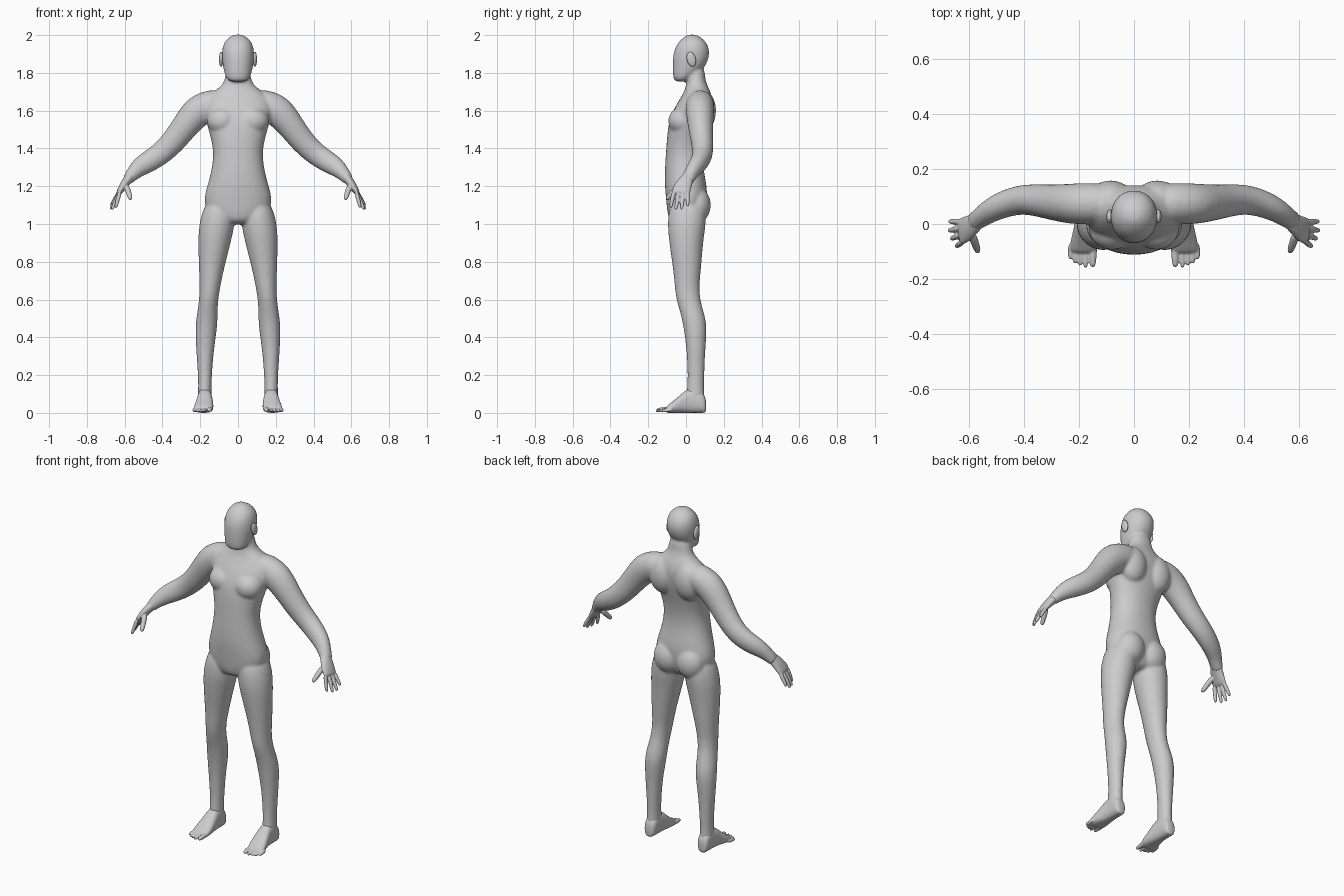
import bpy, bmesh, math
from mathutils import Vector, Matrix

if "Cube" in bpy.data.objects:
    bpy.data.objects.remove(bpy.data.objects["Cube"])

grey = bpy.data.materials.new("plain_grey")
grey.use_nodes = True
grey.diffuse_color = (0.6, 0.6, 0.6, 1)
grey.node_tree.nodes["Principled BSDF"].inputs["Base Color"].default_value = (0.6, 0.6, 0.6, 1)

SEG = 24
X, Y, Z = Vector((1, 0, 0)), Vector((0, 1, 0)), Vector((0, 0, 1))


def loft(bm, rings, power=2.0):
    """Skin a closed tube through rings of (centre, u axis, v axis)."""
    def shape(a):
        return math.copysign(abs(a) ** (2 / power), a)
    loops = []
    for c, u, v in rings:
        angles = [2 * math.pi * i / SEG for i in range(SEG)]
        loops.append([bm.verts.new(c + u * shape(math.cos(a)) + v * shape(math.sin(a))) for a in angles])
    for low, high in zip(loops, loops[1:]):
        for i in range(SEG):
            j = (i + 1) % SEG
            bm.faces.new((low[i], low[j], high[j], high[i]))
    bm.faces.new(loops[0])
    bm.faces.new(loops[-1])


def stack(bm, rows, power=2.0):
    """Horizontal rings given as z, x range, y range."""
    loft(bm, [(Vector(((a + b) / 2, (f + k) / 2, z)), X * (b - a) / 2, Y * (k - f) / 2)
              for z, a, b, f, k in rows], power)


def tube(bm, rows):
    """Rings across a path given as x, y, z, radius along y, radius across."""
    pts = [Vector(r[:3]) for r in rows]
    rings = []
    for i, r in enumerate(rows):
        t = (pts[min(i + 1, len(pts) - 1)] - pts[max(i - 1, 0)]).normalized()
        v = (Y - t * t.dot(Y)).normalized()
        rings.append((pts[i], v * r[3], t.cross(v) * r[4]))
    loft(bm, rings)


def digit(bm, base, tip, r):
    """Slightly tapering finger with a rounded end."""
    a, b = Vector(base), Vector(tip)
    tube(bm, [(*a.lerp(b, k), r * s, r * s) for k, s in
              ((0, 1), (0.45, 1), (0.85, 0.85), (0.97, 0.6), (1, 0.25))])


def blob(bm, centre, radii, tilt=0.0):
    m = Matrix.Translation(centre) @ Matrix.Rotation(tilt, 4, 'X') @ Matrix.Diagonal((*radii, 1))
    bmesh.ops.create_uvsphere(bm, u_segments=SEG, v_segments=12, radius=1, matrix=m)


def mirror_all(bm):
    copy = bmesh.ops.duplicate(bm, geom=bm.verts[:] + bm.edges[:] + bm.faces[:])["geom"]
    for v in copy:
        if isinstance(v, bmesh.types.BMVert):
            v.co.x *= -1


def finish(name, bm, voxel, smoothing):
    bmesh.ops.recalc_face_normals(bm, faces=bm.faces)
    me = bpy.data.meshes.new(name)
    bm.to_mesh(me)
    bm.free()
    me.materials.append(grey)
    me.polygons.foreach_set("use_smooth", [True] * len(me.polygons))
    ob = bpy.data.objects.new(name, me)
    bpy.context.collection.objects.link(ob)
    ob.modifiers.new("rounding", 'SUBSURF').levels = 2
    ob.modifiers["rounding"].render_levels = 2
    if voxel:
        rm = ob.modifiers.new("blend", 'REMESH')
        rm.mode, rm.voxel_size, rm.use_smooth_shade = 'VOXEL', voxel, True
        sm = ob.modifiers.new("soften", 'SMOOTH')
        sm.factor, sm.iterations = 0.5, smoothing
    return ob


# Body: limbs and paired muscles first, then the central forms
body = bmesh.new()
stack(body, [  # leg
    (1.14, .03, .165, -.08, .10), (1.02, .012, .205, -.10, .11), (.92, .033, .212, -.092, .092),
    (.76, .075, .207, -.068, .08), (.67, .093, .203, -.06, .07), (.6, .105, .206, -.052, .075),
    (.53, .108, .216, -.03, .095), (.46, .108, .227, -.014, .113), (.335, .128, .222, .004, .102),
    (.18, .14, .21, .01, .096), (.1, .14, .212, .002, .096), (.04, .14, .214, .0, .10)])
tube(body, [  # arm
    (.08, .075, 1.64, .07, .075), (.15, .075, 1.632, .075, .08), (.215, .073, 1.60, .076, .087),
    (.28, .077, 1.52, .067, .071), (.34, .085, 1.437, .06, .066), (.415, .092, 1.365, .054, .06),
    (.495, .065, 1.318, .048, .057), (.54, .038, 1.286, .04, .045), (.575, .012, 1.245, .036, .032),
    (.592, .002, 1.222, .036, .026)])
blob(body, (.075, .06, 1.10), (.085, .072, .095))     # buttock
blob(body, (.08, -.02, 1.545), (.085, .075, .075))    # chest muscle
blob(body, (.085, .09, 1.60), (.085, .07, .11))       # shoulder blade
mirror_all(body)
stack(body, [(z, -h, h, f, k) for z, h, f, k in (  # torso and neck
    (.995, .05, -.075, .06), (1.04, .16, -.098, .095), (1.13, .186, -.106, .115), (1.21, .16, -.114, .11),
    (1.30, .137, -.112, .09), (1.39, .129, -.106, .092), (1.475, .15, -.10, .11), (1.56, .175, -.088, .135),
    (1.64, .185, -.048, .145), (1.69, .15, -.015, .135), (1.73, .085, .0, .115), (1.77, .068, .003, .10),
    (1.84, .06, .0, .10))], 2.2)
stack(body, [(z, -h, h, f, k) for z, h, f, k in (  # head
    (1.752, .045, -.058, .0), (1.775, .066, -.069, .04), (1.82, .077, -.071, .092), (1.86, .084, -.071, .116),
    (1.91, .087, -.067, .127), (1.955, .078, -.048, .114), (1.985, .054, -.018, .085),
    (2.004, .022, .01, .053))], 2.1)
finish("body", body, 0.008, 6)

# Hands
hand = bmesh.new()
tube(hand, [(.56, .018, 1.262, .03, .026), (.582, .004, 1.236, .036, .025), (.605, -.015, 1.205, .046, .022),
            (.628, -.027, 1.17, .05, .016), (.636, -.029, 1.158, .046, .01)])
for base, tip in (((.624, -.064, 1.175), (.648, -.082, 1.085)), ((.63, -.04, 1.165), (.667, -.054, 1.076)),
                  ((.632, -.016, 1.165), (.676, -.024, 1.076)), ((.628, .008, 1.172), (.674, .009, 1.095))):
    digit(hand, base, tip, .011)
digit(hand, (.592, -.035, 1.205), (.568, -.103, 1.13), .015)
mirror_all(hand)
finish("hands", hand, 0.004, 2)

# Feet
foot = bmesh.new()
loft(foot, [(Vector(((a + b) / 2, y, h / 2)), X * (b - a) / 2, Z * h / 2) for y, a, b, h in (
    (.108, .152, .202, .07), (.09, .14, .212, .11), (.05, .138, .213, .135), (.0, .135, .216, .125),
    (-.04, .13, .226, .085), (-.085, .13, .236, .05), (-.11, .138, .23, .03))], 2.5)
for i, (x, y) in enumerate(((.148, -.155), (.174, -.158), (.194, -.15), (.212, -.142), (.229, -.126))):
    r = .014 if i == 0 else .0105
    digit(foot, (x, -.07, r + .008), (x + .003, y - .002, r), r)
mirror_all(foot)
finish("feet", foot, 0.004, 2)

# Ears
ear = bmesh.new()
blob(ear, (.089, .028, 1.872), (.012, .024, .04), 0.25)
mirror_all(ear)
finish("ears", ear, 0, 0)
